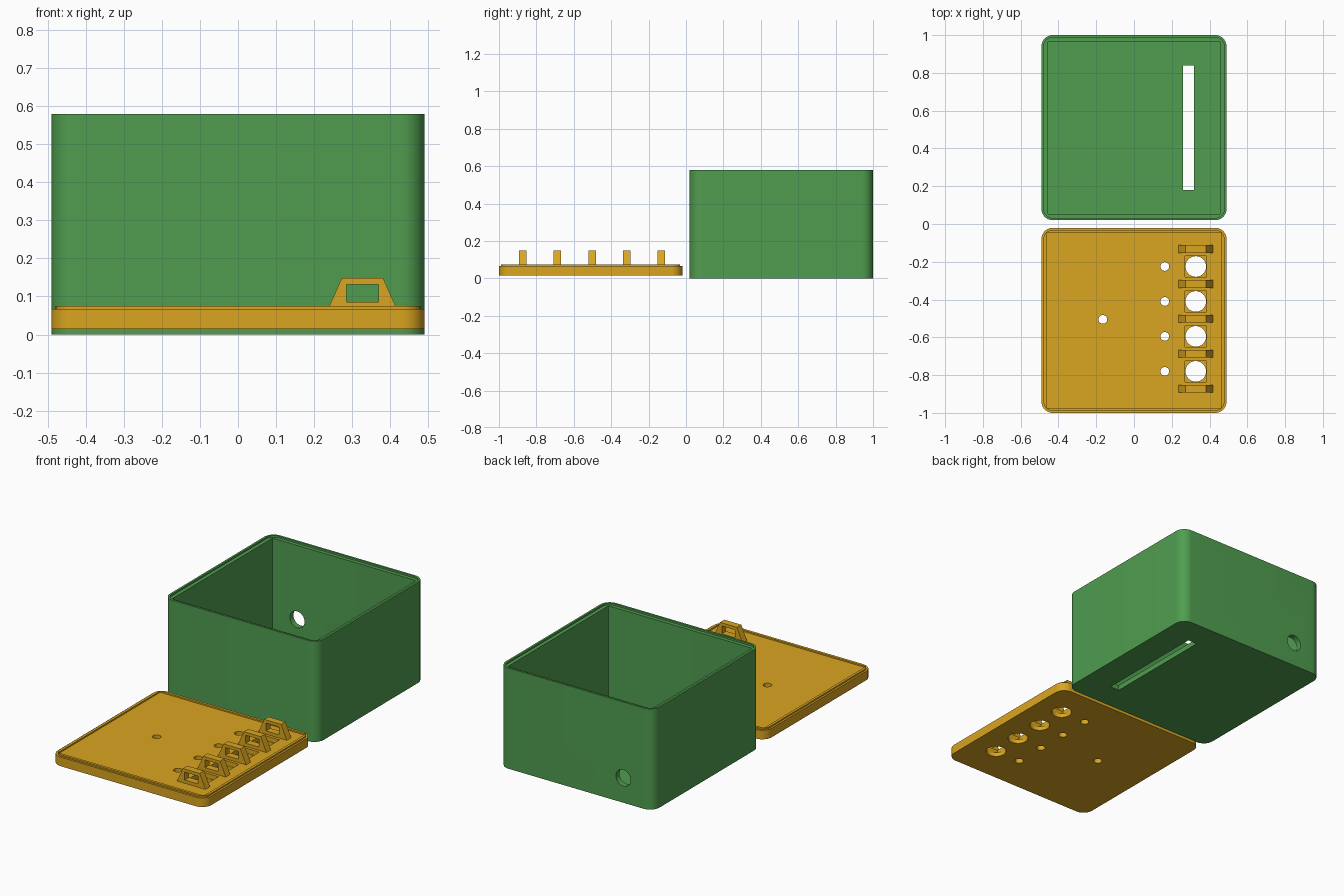
import bpy, bmesh, math

if "Cube" in bpy.data.objects:
    bpy.data.objects.remove(bpy.data.objects["Cube"])


def material(name, rgb):
    m = bpy.data.materials.new(name)
    m.diffuse_color = (*rgb, 1.0)
    m.use_nodes = True
    m.node_tree.nodes["Principled BSDF"].inputs["Base Color"].default_value = m.diffuse_color
    return m


GREEN = material("green plastic", (0.080, 0.337, 0.080))
GOLD = material("golden plastic", (0.701, 0.376, 0.0144))


def new_object(name, bm, mat):
    bmesh.ops.recalc_face_normals(bm, faces=bm.faces)
    me = bpy.data.meshes.new(name)
    bm.to_mesh(me)
    bm.free()
    me.materials.append(mat)
    ob = bpy.data.objects.new(name, me)
    bpy.context.collection.objects.link(ob)
    return ob


def rounded_loop(cy, half, r, z, n=10):
    """Rounded square outline centred on (0, cy)."""
    pts = []
    for k, (sx, sy) in enumerate(((1, 1), (-1, 1), (-1, -1), (1, -1))):
        for i in range(n + 1):
            a = math.pi / 2 * (k + i / n)
            pts.append((sx * (half - r) + r * math.cos(a),
                        cy + sy * (half - r) + r * math.sin(a), z))
    return pts


def lofted(name, cy, rings, mat):
    """Skin rounded square rings (half width, corner radius, z), capped at both ends."""
    bm = bmesh.new()
    loops = [[bm.verts.new(p) for p in rounded_loop(cy, *ring)] for ring in rings]
    n = len(loops[0])
    for a, b in zip(loops, loops[1:]):
        for i in range(n):
            j = (i + 1) % n
            bm.faces.new((a[i], a[j], b[j], b[i]))
    bm.faces.new(loops[0])
    bm.faces.new(loops[-1])
    return new_object(name, bm, mat)


def block(bm, x0, x1, y0, y1, z0, z1):
    vs = bmesh.ops.create_cube(bm, size=1)["verts"]
    for v in vs:
        v.co = (x1 if v.co.x > 0 else x0, y1 if v.co.y > 0 else y0,
                z1 if v.co.z > 0 else z0)


def cylinder(bm, x, y, z, r, depth, along_y=False):
    vs = bmesh.ops.create_cone(bm, cap_ends=True, segments=40, radius1=r,
                               radius2=r, depth=depth)["verts"]
    for v in vs:
        cx, cy, cz = v.co
        v.co = (x + cx, y + cz, z + cy) if along_y else (x + cx, y + cy, z + cz)


def cut(ob, bm):
    """Subtract the shapes in bm from the object."""
    cutter = new_object("cutter", bm, ob.data.materials[0])
    cutter.hide_render = True
    mod = ob.modifiers.new("cut", "BOOLEAN")
    mod.operation, mod.solver, mod.object = "DIFFERENCE", "EXACT", cutter
    bpy.context.view_layer.objects.active = ob
    bpy.ops.object.modifier_apply(modifier=mod.name)
    bpy.data.objects.remove(cutter, do_unlink=True)


def smooth(ob):
    bpy.ops.object.select_all(action="DESELECT")
    ob.select_set(True)
    bpy.context.view_layer.objects.active = ob
    bpy.ops.object.shade_smooth_by_angle(angle=math.radians(30))


# Open box: outer wall, stepped rim, near-square cavity
BOX_Y = 0.51
box = lofted("box_body", BOX_Y, [
    (0.49, 0.06, 0.0), (0.49, 0.06, 0.58), (0.478, 0.048, 0.58),
    (0.478, 0.048, 0.57), (0.457, 0.004, 0.57), (0.457, 0.004, 0.03)], GREEN)

# Slot in the box floor and cable hole in the back wall
bm = bmesh.new()
block(bm, 0.26, 0.318, 0.18, 0.84, -0.1, 0.1)
cylinder(bm, -0.30, 0.98, 0.143, 0.047, 0.2, along_y=True)
cut(box, bm)
smooth(box)

# Lid plate: outer shelf, thin raised ridge, slightly lower inner face
LID_Y = -0.51
lid = lofted("lid_plate", LID_Y, [
    (0.49, 0.06, 0.015), (0.49, 0.06, 0.067), (0.479, 0.049, 0.067),
    (0.479, 0.049, 0.075), (0.464, 0.006, 0.075), (0.464, 0.006, 0.067)], GOLD)

# Square pockets, then button holes and small lamp holes through the lid
BUTTON_X = 0.327
rows = [-0.225 - 0.185 * i for i in range(4)]
bm = bmesh.new()
for y in rows:
    block(bm, BUTTON_X - 0.056, BUTTON_X + 0.056, y - 0.056, y + 0.056, 0.04, 0.2)
cut(lid, bm)
bm = bmesh.new()
for y in rows:
    cylinder(bm, BUTTON_X, y, 0.05, 0.0545, 0.3)
    cylinder(bm, 0.163, y, 0.05, 0.023, 0.3)
cylinder(bm, -0.165, -0.505, 0.05, 0.023, 0.3)
cut(lid, bm)
smooth(lid)

# Five trapezoid brackets with a window, standing between the pockets
OUTER = [(-0.091, 0.066), (0.091, 0.066), (0.054, 0.149), (-0.054, 0.149)]
INNER = [(-0.042, 0.086), (0.042, 0.086), (0.042, 0.131), (-0.042, 0.131)]
for k in range(5):
    y = -0.1325 - 0.185 * k
    bm = bmesh.new()
    sides = [[[bm.verts.new((BUTTON_X + x, yy, z)) for x, z in ring]
              for ring in (OUTER, INNER)] for yy in (y - 0.02, y + 0.02)]
    (fo, fi), (bo, bi) = sides
    for i in range(4):
        j = (i + 1) % 4
        for a, b in ((fo, fi), (bo, bi), (fo, bo), (fi, bi)):
            bm.faces.new((a[i], a[j], b[j], b[i]))
    new_object(f"bracket_{k + 1}", bm, GOLD)
